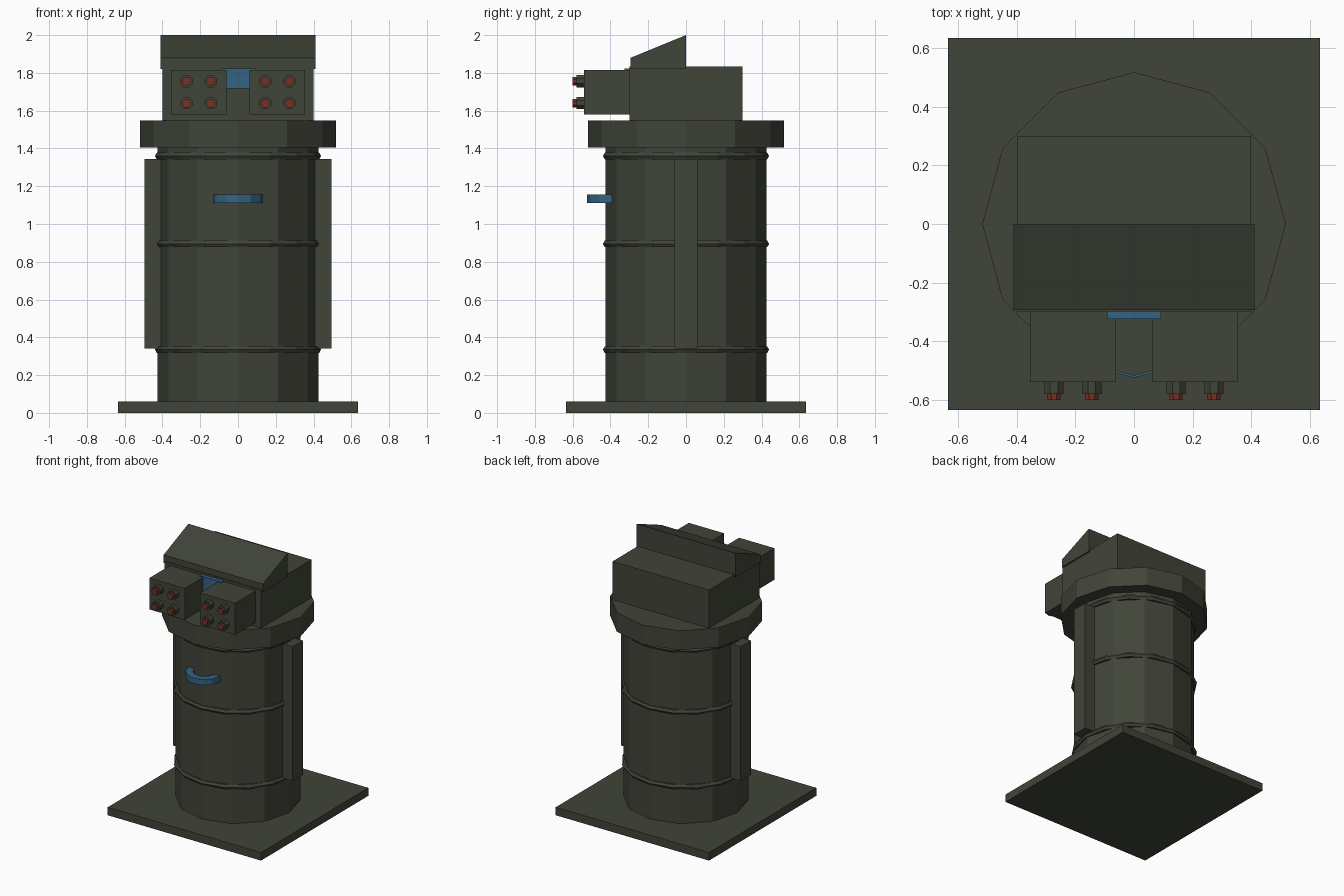
import bpy, math
from math import pi, sin, cos

if "Cube" in bpy.data.objects:
    bpy.data.objects.remove(bpy.data.objects["Cube"])


def material(name, rgb):
    m = bpy.data.materials.new(name)
    m.diffuse_color = (*rgb, 1)
    m.use_nodes = True
    m.node_tree.nodes["Principled BSDF"].inputs["Base Color"].default_value = m.diffuse_color
    return m


OLIVE = material("dark olive", (0.052, 0.058, 0.040))
BLUE = material("lens blue", (0.035, 0.125, 0.225))
RED = material("dull red", (0.18, 0.030, 0.021))


def mesh(name, verts, faces, mat):
    me = bpy.data.meshes.new(name)
    me.from_pydata(verts, [], faces)
    me.materials.append(mat)
    ob = bpy.data.objects.new(name, me)
    bpy.context.collection.objects.link(ob)
    return ob


def extrude_x(name, profile, x0, x1, mat):
    """Prism along x from a y-z profile (counter-clockwise seen from +x)."""
    n = len(profile)
    verts = [(x, y, z) for x in (x0, x1) for y, z in profile]
    faces = [tuple(range(n))[::-1], tuple(range(n, 2 * n))]
    faces += [(i, (i + 1) % n, n + (i + 1) % n, n + i) for i in range(n)]
    return mesh(name, verts, faces, mat)


def box(name, x0, x1, y0, y1, z0, z1, mat=OLIVE):
    return extrude_x(name, [(y0, z0), (y1, z0), (y1, z1), (y0, z1)], x0, x1, mat)


def cylinder(name, r, depth, loc, sides, mat=OLIVE, rot=(0, 0, 0)):
    bpy.ops.mesh.primitive_cylinder_add(vertices=sides, radius=r, depth=depth,
                                        location=loc, rotation=rot)
    ob = bpy.context.object
    ob.name = name
    ob.data.materials.append(mat)
    return ob


def ring(name, section, centre, sides, mat):
    """Revolve a closed (radius, height) section about a vertical axis."""
    n = len(section)
    cx, cy, cz = centre
    verts = [(cx + r * cos(2 * pi * k / sides), cy + r * sin(2 * pi * k / sides), cz + h)
             for k in range(sides) for r, h in section]
    faces = []
    for k in range(sides):
        a, b = k * n, (k + 1) % sides * n
        faces += [(a + i, b + i, b + (i + 1) % n, a + (i + 1) % n) for i in range(n)]
    return mesh(name, verts, faces, mat)


# Base plate, drum and collar
box("base_plate", -0.635, 0.635, -0.635, 0.635, 0, 0.06)
cylinder("drum_body", 0.425, 1.36, (0, 0, 0.73), 12)
cylinder("collar", 0.518, 0.145, (0, 0, 1.4765), 12)

# Raised hoops round the drum
hoop = [(0.42 + 0.02 * cos(i * pi / 3), 0.02 * sin(i * pi / 3)) for i in range(6)]
for i, z in enumerate((0.335, 0.895, 1.36)):
    ring(f"drum_hoop_{i + 1}", hoop, (0, 0, z), 16, OLIVE)

# Blue front handle, half sunk in the drum
ring("front_handle", [(0.08, -0.022), (0.13, -0.022), (0.13, 0.022), (0.08, 0.022)],
     (0, -0.395, 1.133), 12, BLUE)

# Head with sloped hood and blue visor
box("head", -0.40, 0.40, -0.298, 0.298, 1.549, 1.835)
extrude_x("sloped_hood", [(-0.293, 1.82), (0, 1.82), (0, 2.0), (-0.293, 1.88)],
          -0.411, 0.411, OLIVE)
box("visor", -0.093, 0.093, -0.325, -0.29, 1.717, 1.823, BLUE)

# Side rails and launcher pods, one of each per side
for side, s in (("left", -1), ("right", 1)):
    x0, x1 = sorted((s * 0.38, s * 0.495))
    box(f"{side}_rail", x0, x1, -0.06, 0.06, 0.34, 1.345)
    x0, x1 = sorted((s * 0.062, s * 0.355))
    box(f"{side}_pod", x0, x1, -0.54, -0.29, 1.58, 1.816)
    # Four barrels with red tips on each pod
    for x in (0.144, 0.273):
        for z in (1.64, 1.756):
            turn = (pi / 2, pi / 8, 0)
            cylinder(f"{side}_barrel", 0.035, 0.05, (s * x, -0.555, z), 8, OLIVE, turn)
            cylinder(f"{side}_barrel_tip", 0.024, 0.05, (s * x, -0.575, z), 8, RED, turn)
